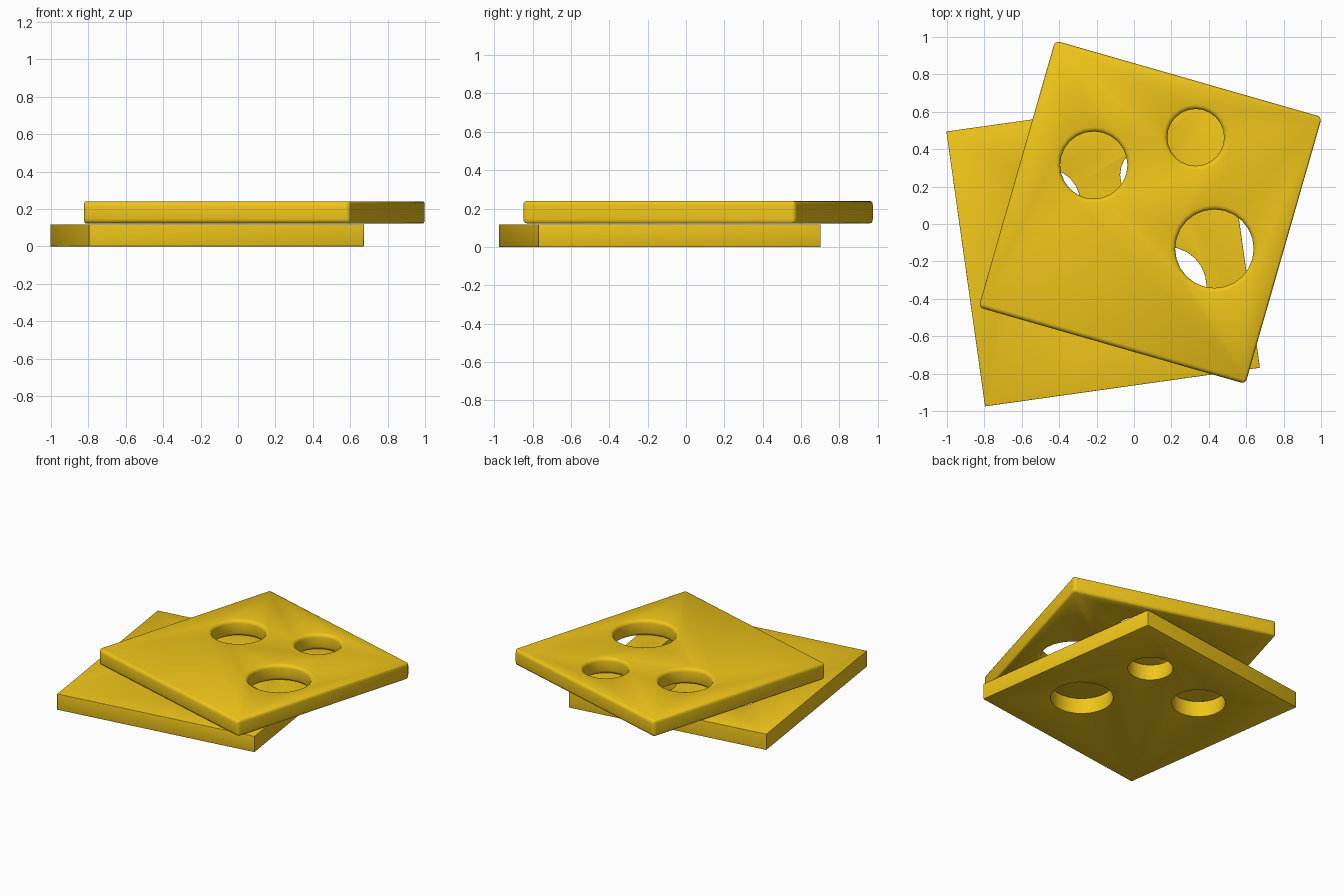
import bpy
from math import radians

if "Cube" in bpy.data.objects:
    bpy.data.objects.remove(bpy.data.objects["Cube"])

SIDE, THICK, BEVEL = 1.484, 0.117, 0.024
# hole offsets from each slice centre (not turned with the slice) and radii
HOLES = [(-0.302, 0.252, 0.18), (0.243, 0.40, 0.152), (0.343, -0.195, 0.21)]

mat = bpy.data.materials.new("yellow_cheese")
mat.diffuse_color = (0.87, 0.56, 0.01, 1)
mat.use_nodes = True
mat.node_tree.nodes["Principled BSDF"].inputs["Base Color"].default_value = mat.diffuse_color


def apply_modifier(obj, mod):
    bpy.context.view_layer.objects.active = obj
    bpy.ops.object.modifier_apply(modifier=mod.name)


def cheese_slice(name, x, y, z, turn):
    # square slab
    bpy.ops.mesh.primitive_cube_add(size=1, location=(x, y, z + THICK / 2),
                                    rotation=(0, 0, radians(turn)))
    slab = bpy.context.object
    slab.name = name
    slab.scale = (SIDE, SIDE, THICK)
    bpy.ops.object.transform_apply(location=False, rotation=False, scale=True)

    # round holes
    for hx, hy, r in HOLES:
        bpy.ops.mesh.primitive_cylinder_add(vertices=24, radius=r, depth=0.5,
                                            location=(x + hx, y + hy, z + THICK / 2))
        cutter = bpy.context.object
        cutter.hide_render = True
        mod = slab.modifiers.new("hole", 'BOOLEAN')
        mod.operation = 'DIFFERENCE'
        mod.solver = 'EXACT'
        mod.object = cutter
        apply_modifier(slab, mod)
        bpy.data.objects.remove(cutter)

    # softened outer edges and hole rims
    mod = slab.modifiers.new("soft_edges", 'BEVEL')
    mod.width = BEVEL
    mod.segments = 3
    mod.limit_method = 'ANGLE'
    mod.angle_limit = radians(40)
    apply_modifier(slab, mod)

    slab.data.materials.clear()
    slab.data.materials.append(mat)
    bpy.ops.object.select_all(action='DESELECT')
    slab.select_set(True)
    bpy.ops.object.shade_smooth_by_angle(angle=radians(40))


cheese_slice("lower_cheese_slice", -0.165, -0.137, 0.0, 8)
cheese_slice("upper_cheese_slice", 0.087, 0.063, 0.123, -16)
